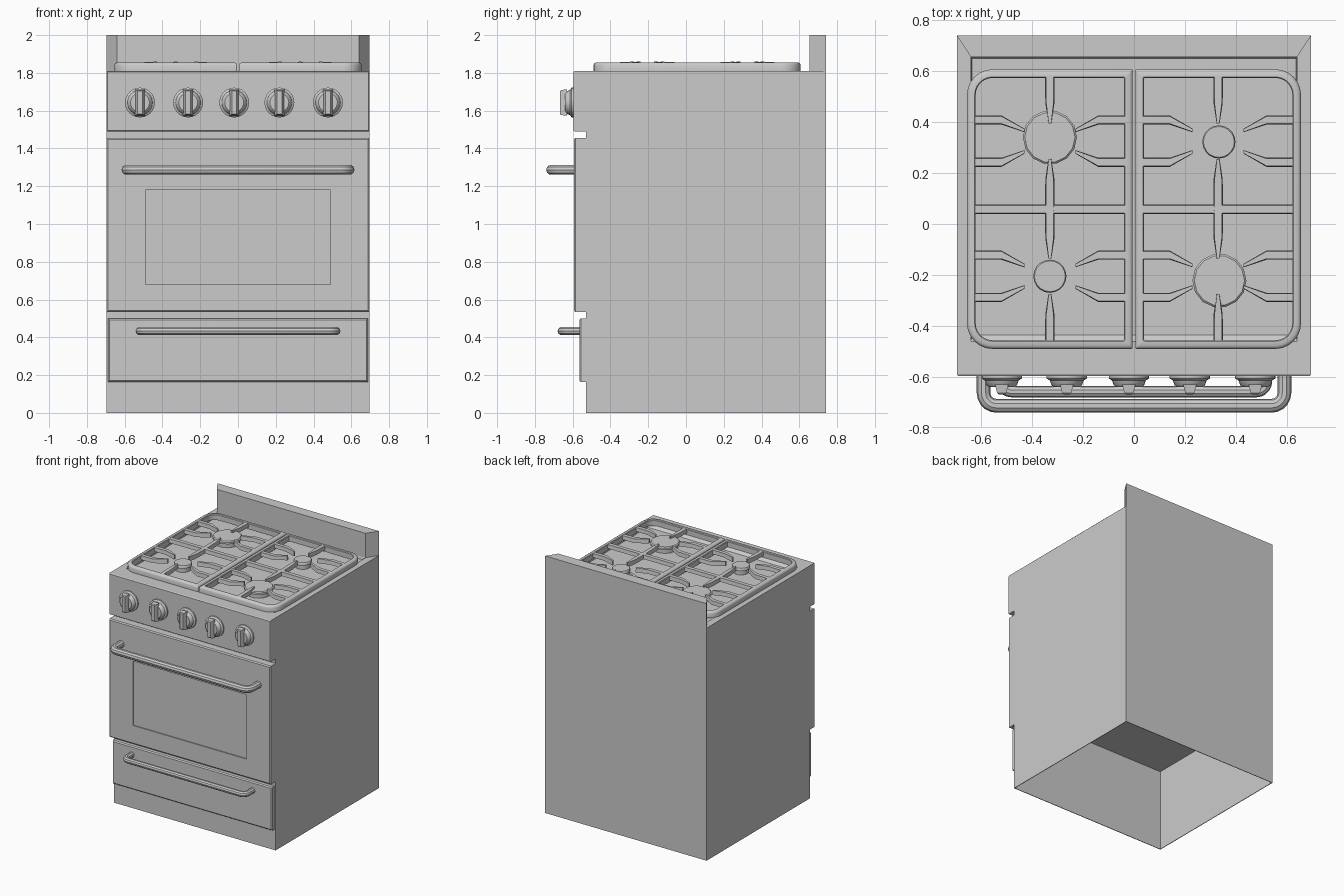
import bpy, bmesh
from math import sin, cos, pi, radians

if "Cube" in bpy.data.objects:
    bpy.data.objects.remove(bpy.data.objects["Cube"])


def finish(name, bm, smooth=False):
    bmesh.ops.recalc_face_normals(bm, faces=bm.faces)
    me = bpy.data.meshes.new(name)
    bm.to_mesh(me)
    bm.free()
    ob = bpy.data.objects.new(name, me)
    bpy.context.collection.objects.link(ob)
    if smooth:
        shade(ob)
    return ob


def shade(ob):
    bpy.ops.object.select_all(action='DESELECT')
    ob.select_set(True)
    bpy.context.view_layer.objects.active = ob
    bpy.ops.object.shade_smooth_by_angle(angle=radians(35))


def loft(bm, loops, closed=False):
    """Skin a stack of equal-length loops; cap the ends unless closed."""
    rows = [[bm.verts.new(p) for p in lp] for lp in loops]
    n = len(rows[0])
    pairs = list(zip(rows, rows[1:])) + ([(rows[-1], rows[0])] if closed else [])
    for a, b in pairs:
        for i in range(n):
            j = (i + 1) % n
            bm.faces.new((a[i], a[j], b[j], b[i]))
    if not closed:
        bm.faces.new(rows[0])
        bm.faces.new(rows[-1])


def rect_z(x, y0, y1, z):
    return [(-x, y0, z), (x, y0, z), (x, y1, z), (-x, y1, z)]


def rect_y(x, z0, z1, y):
    return [(-x, y, z0), (x, y, z0), (x, y, z1), (-x, y, z1)]


def lofted(name, loops, smooth=False):
    bm = bmesh.new()
    loft(bm, loops)
    return finish(name, bm, smooth)


# body shell, open underneath, with a shallow cooktop well
lofted("body", [
    rect_z(.69, -.525, .735, .65), rect_z(.69, -.525, .735, 0),
    rect_z(.695, -.53, .74, 0), rect_z(.695, -.53, .74, 1.81),
    rect_z(.64, -.46, .655, 1.81), rect_z(.635, -.435, .65, 1.79)])

# control panel
lofted("control_panel", [
    rect_y(.695, 1.49, 1.81, -.53), rect_y(.695, 1.49, 1.81, -.588),
    rect_y(.691, 1.494, 1.806, -.596)])

# backguard with angled ends
guard = [(-.695, .74), (.695, .74), (.64, .655), (-.64, .655)]
lofted("backguard", [[(x, y, z) for x, y in guard] for z in (1.81, 2.0)])

# oven door with inset window
lofted("oven_door", [
    rect_y(.695, .535, 1.455, -.53), rect_y(.695, .535, 1.455, -.586),
    rect_y(.687, .543, 1.447, -.594), rect_y(.49, .68, 1.18, -.594),
    rect_y(.49, .68, 1.18, -.586)])

# lower drawer
lofted("drawer_front", [
    rect_y(.688, .163, .5, -.53), rect_y(.688, .163, .5, -.556),
    rect_y(.68, .171, .492, -.564)])


# bar handles
def handle(name, half, z, r, y_back, y_front, bend=.05):
    hx, yc = half - r, y_front + r
    right = [(hx, y_back)]
    for k in range(6):
        a = k / 5 * pi / 2
        right.append((hx - bend + bend * cos(a), yc + bend - bend * sin(a)))
    path = [(-x, y) for x, y in right] + right[::-1]
    cu = bpy.data.curves.new(name, 'CURVE')
    cu.dimensions = '3D'
    cu.bevel_depth = r
    cu.bevel_resolution = 3
    cu.use_fill_caps = True
    sp = cu.splines.new('POLY')
    sp.points.add(len(path) - 1)
    for p, (x, y) in zip(sp.points, path):
        p.co = (x, y, z, 1)
    ob = bpy.data.objects.new(name, cu)
    bpy.context.collection.objects.link(ob)
    bpy.ops.object.select_all(action='DESELECT')
    ob.select_set(True)
    bpy.context.view_layer.objects.active = ob
    bpy.ops.object.convert(target='MESH')
    shade(bpy.context.view_layer.objects.active)


handle("oven_handle", .617, 1.287, .027, -.59, -.74)
handle("drawer_handle", .542, .433, .022, -.56, -.68, .04)

# knobs: turned skirt with a raised grip
KNOB_Z = 1.643
for i, kx in enumerate((-.519, -.264, -.02, .219, .476)):
    bm = bmesh.new()
    prof = [(.079, -.59), (.079, -.606), (.066, -.614), (.06, -.632), (.05, -.64)]
    loft(bm, [[(kx + r * cos(2 * pi * k / 24), y, KNOB_Z + r * sin(2 * pi * k / 24))
               for k in range(24)] for r, y in prof])
    grip = [(.026, .07, -.63), (.018, .066, -.662), (.013, .06, -.668)]
    loft(bm, [[(kx + sx * w, y, KNOB_Z + sz * h)
               for sx, sz in ((-1, -1), (1, -1), (1, 1), (-1, 1))] for w, h, y in grip])
    finish(f"knob_{i + 1}", bm, True)


# grates
def frame_loop(s, inset, z):
    """Rounded rectangle with large outer corners, small inner ones."""
    x0, x1, y0, y1 = .005 + inset, .655 - inset, -.49 + inset, .607 - inset
    big, small = max(.1 - inset, .01), .006
    pts = []
    for cx, cy, r, a0 in ((x1, y1, big, 0), (x0, y1, small, 90),
                          (x0, y0, small, 180), (x1, y0, big, 270)):
        ox = cx - r if cx == x1 else cx + r
        oy = cy - r if cy == y1 else cy + r
        for k in range(7):
            a = radians(a0 + 15 * k)
            pts.append((s * (ox + r * cos(a)), oy + r * sin(a), z))
    return pts


def bar(bm, path, along_x, z0=1.825):
    """Tapered strip along points of (x, y, half width, top z)."""
    dx, dy = (0, 1) if along_x else (1, 0)
    loft(bm, [[(x - dx * w, y - dy * w, z0), (x + dx * w, y + dy * w, z0),
               (x + dx * w * .8, y + dy * w * .8, t),
               (x - dx * w * .8, y - dy * w * .8, t)] for x, y, w, t in path])


FRAME = [(0, 1.81), (0, 1.842), (.004, 1.85), (.012, 1.855), (.03, 1.855),
         (.034, 1.85), (.034, 1.81)]
for s, side in ((-1, "left"), (1, "right")):
    bm = bmesh.new()
    loft(bm, [frame_loop(s, i, z) for i, z in FRAME], closed=True)
    cx = s * .33
    bar(bm, [(s * .03, .058, .019, 1.854), (s * .63, .058, .019, 1.854)], True)
    for yc, reach_up, reach_down in ((.325, .265, .26), (-.205, .26, .265)):
        # lengthwise fingers
        for d, reach in ((1, reach_up), (-1, reach_down)):
            bar(bm, [(cx, yc + d * reach, .019, 1.854), (cx, yc + d * .15, .018, 1.856),
                     (cx, yc + d * .07, .006, 1.86)], False)
            # crosswise bent fingers
            for e in (-1, 1):
                bar(bm, [(cx + e * .3, yc + d * .083, .018, 1.854),
                         (cx + e * .19, yc + d * .083, .018, 1.855),
                         (cx + e * .1, yc + d * .042, .007, 1.86)], True)
    finish(side + "_grate", bm, True)

# burners
for name, x, y, r, n in (("rear_left_burner", -.33, .34, .106, 14),
                         ("front_left_burner", -.33, -.205, .065, 20),
                         ("rear_right_burner", .333, .322, .065, 20),
                         ("front_right_burner", .335, -.222, .106, 14)):
    prof = [(r * .85, 1.785), (r * .85, 1.822), (r, 1.824), (r, 1.838), (r * .93, 1.845)]
    lofted(name, [[(x + q * cos(2 * pi * k / n), y + q * sin(2 * pi * k / n), z)
                   for k in range(n)] for q, z in prof], True)
